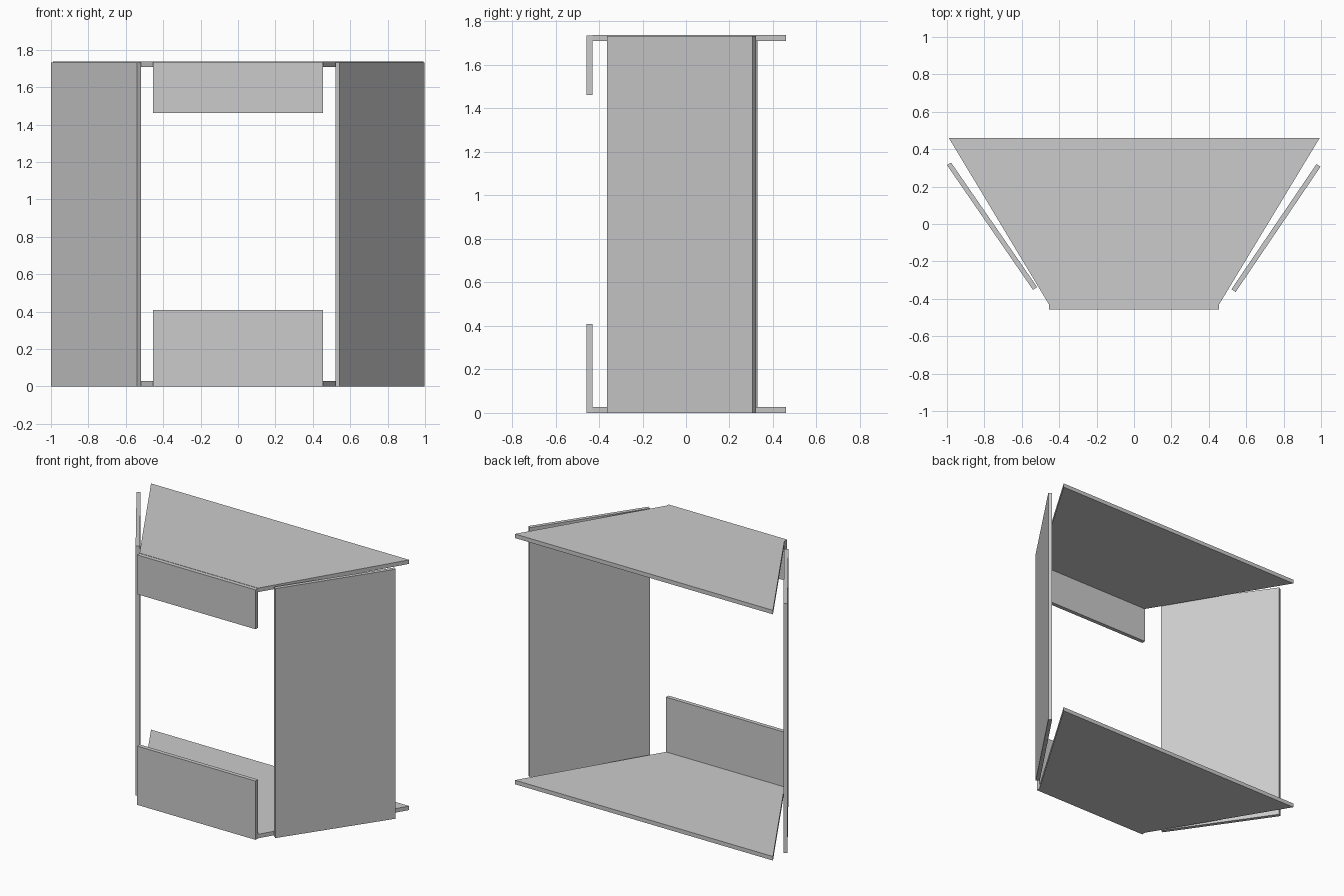
import bpy
import bmesh

cube = bpy.data.objects.get("Cube")
if cube:
    bpy.data.objects.remove(cube, do_unlink=True)

# One plain grey for every board
grey = bpy.data.materials.new("light_grey")
grey.use_nodes = True
colour = (0.6, 0.6, 0.6, 1)
grey.diffuse_color = colour
grey.node_tree.nodes["Principled BSDF"].inputs["Base Color"].default_value = colour


def board(name, outline, z0, z1):
    """Extrude a plan outline upward from z0 to z1."""
    mesh = bpy.data.meshes.new(name)
    bm = bmesh.new()
    face = bm.faces.new([bm.verts.new((x, y, z0)) for x, y in outline])
    top = bmesh.ops.extrude_face_region(bm, geom=[face])["geom"]
    moved = [g for g in top if isinstance(g, bmesh.types.BMVert)]
    bmesh.ops.translate(bm, verts=moved, vec=(0, 0, z1 - z0))
    bmesh.ops.recalc_face_normals(bm, faces=bm.faces)
    bm.to_mesh(mesh)
    bm.free()
    mesh.materials.append(grey)
    obj = bpy.data.objects.new(name, mesh)
    bpy.context.collection.objects.link(obj)
    return obj


HEIGHT = 1.737
THICK = 0.028

# Trapezoid floor and roof
trapezoid = [(-0.455, -0.43), (0.455, -0.43), (0.993, 0.46), (-0.99, 0.46)]
board("floor_board", trapezoid, 0, THICK)
board("roof_board", trapezoid, HEIGHT - THICK, HEIGHT)

# Front boards with an opening between them
front = [(-0.455, -0.458), (0.455, -0.458), (0.455, -0.43), (-0.455, -0.43)]
board("lower_front_board", front, 0, 0.408)
board("upper_front_board", front, 1.462, 1.735)

# Slanted side boards, standing slightly clear of the floor and roof
board("right_side_board",
      [(-1.0, 0.315), (-0.54, -0.352), (-0.518, -0.337), (-0.978, 0.328)], 0, 1.732)
board("left_side_board",
      [(0.543, -0.364), (0.997, 0.306), (0.976, 0.321), (0.521, -0.349)], 0, 1.732)
